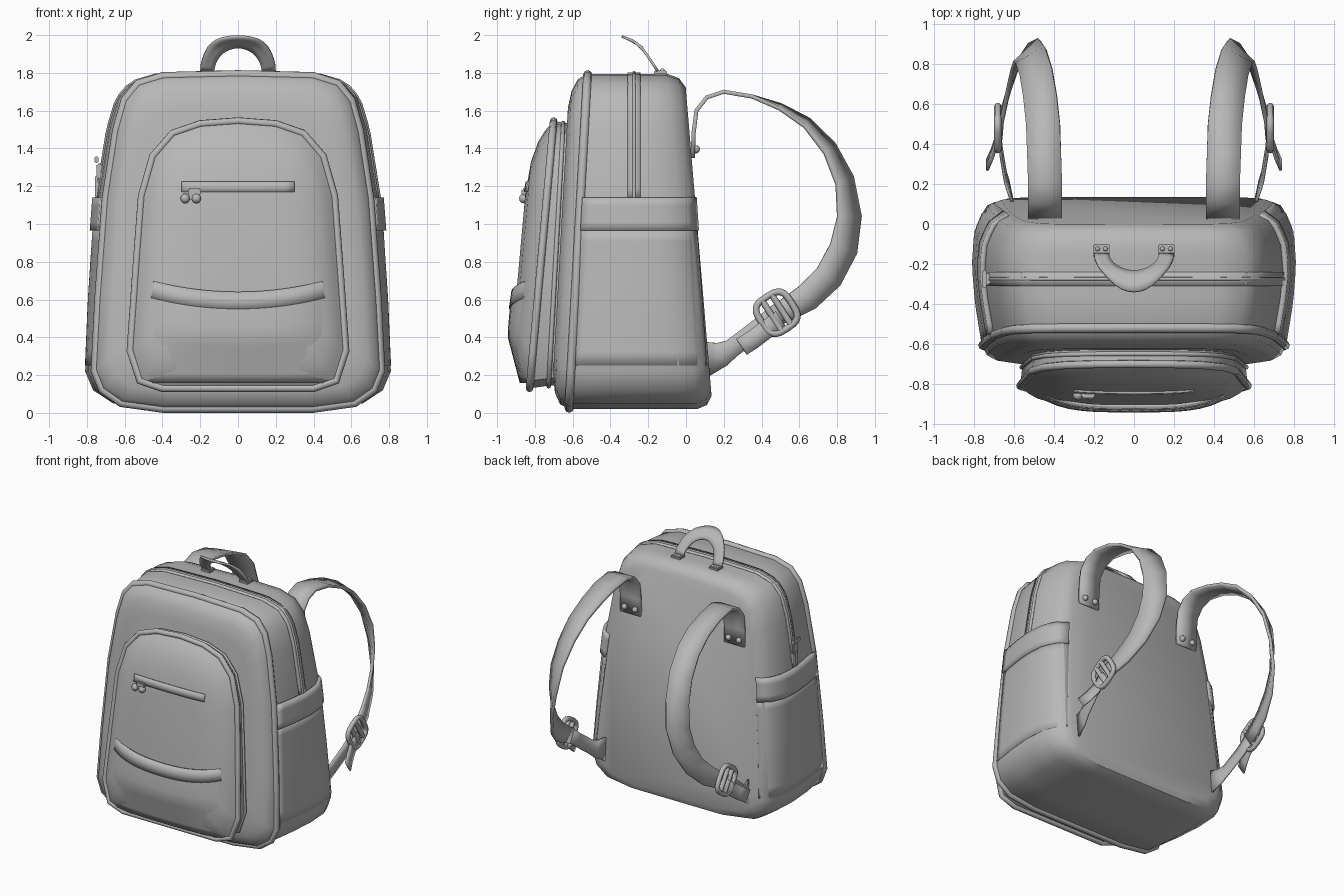
import bpy, bmesh, math
from mathutils import Vector, Matrix
from mathutils.bvhtree import BVHTree

if "Cube" in bpy.data.objects:
    bpy.data.objects.remove(bpy.data.objects["Cube"])

grey = bpy.data.materials.new("plain grey")
grey.use_nodes = True
grey.diffuse_color = (0.48, 0.48, 0.48, 1)
grey.node_tree.nodes["Principled BSDF"].inputs["Base Color"].default_value = (0.48, 0.48, 0.48, 1)


def finish(obj, angle=40):
    obj.data.materials.clear()
    obj.data.materials.append(grey)
    bpy.ops.object.select_all(action='DESELECT')
    obj.select_set(True)
    bpy.context.view_layer.objects.active = obj
    if obj.type == 'CURVE':
        bpy.ops.object.convert(target='MESH')
        obj = bpy.context.object
    bpy.ops.object.shade_smooth_by_angle(angle=math.radians(angle))
    return obj


def from_bmesh(name, bm, angle=40):
    bmesh.ops.recalc_face_normals(bm, faces=bm.faces[:])
    mesh = bpy.data.meshes.new(name)
    bm.to_mesh(mesh)
    obj = bpy.data.objects.new(name, mesh)
    bpy.context.collection.objects.link(obj)
    return finish(obj, angle)


def outline(half):
    """Close a half profile (x, z) by mirroring it."""
    return half + [(-x, z) for x, z in reversed(half[1:-1])]


def section(shape, mid, yb, yt, s=1.0, sx=1.0):
    """Place a scaled outline on a plane leaning from yb (floor) to yt (top)."""
    pts = []
    for x, z in shape:
        z = mid + (z - mid) * s
        pts.append(Vector((x * s * sx, yb + (yt - yb) * z / 1.8, z)))
    return pts


def loft(name, rings):
    bm = bmesh.new()
    vs = [[bm.verts.new(p) for p in r] for r in rings]
    n = len(vs[0])
    for a, b in zip(vs, vs[1:]):
        for i in range(n):
            j = (i + 1) % n
            bm.faces.new((a[i], a[j], b[j], b[i]))
    bm.faces.new(vs[0])
    bm.faces.new(vs[-1])
    bmesh.ops.recalc_face_normals(bm, faces=bm.faces[:])
    tree = BVHTree.FromBMesh(bm)
    from_bmesh(name, bm)
    bm.free()
    return tree


def tube(name, pts, r, closed=True):
    cu = bpy.data.curves.new(name, 'CURVE')
    cu.dimensions = '3D'
    cu.bevel_depth = r
    cu.bevel_resolution = 2
    cu.use_fill_caps = True
    sp = cu.splines.new('POLY')
    sp.points.add(len(pts) - 1)
    for p, q in zip(sp.points, pts):
        p.co = (*q, 1)
    sp.use_cyclic_u = closed
    obj = bpy.data.objects.new(name, cu)
    bpy.context.collection.objects.link(obj)
    return finish(obj, 60)


def sheet(name, fn, nu, nv, thick):
    """Thin panel over the unit square, fn(u, v) giving each point."""
    bm = bmesh.new()
    g = [[bm.verts.new(fn(i / nu, j / nv)) for j in range(nv + 1)] for i in range(nu + 1)]
    for i in range(nu):
        for j in range(nv):
            bm.faces.new((g[i][j], g[i + 1][j], g[i + 1][j + 1], g[i][j + 1]))
    obj = from_bmesh(name, bm)
    mod = obj.modifiers.new("thickness", 'SOLIDIFY')
    mod.thickness = thick
    mod.offset = 0
    return obj


def ribbon(name, path, side, thick):
    """Strap through (x, y, z, width direction, width) stations."""
    def fn(u, v):
        x, y, z, w, width = path[round(u * (len(path) - 1))]
        p = Vector((x, y, z)) + Vector(w).normalized() * width * (v - 0.5)
        return Vector((p.x * side, p.y, p.z))
    return sheet(name, fn, len(path) - 1, 2, thick)


def rivet(name, loc, r=0.018):
    bm = bmesh.new()
    bmesh.ops.create_uvsphere(bm, u_segments=10, v_segments=6, radius=r,
                              matrix=Matrix.Translation(loc))
    from_bmesh(name, bm)


def box(name, loc, size):
    bm = bmesh.new()
    bmesh.ops.create_cube(bm, size=1, matrix=Matrix.Translation(loc) @ Matrix.Diagonal((*size, 1)))
    bmesh.ops.bevel(bm, geom=bm.edges[:], offset=min(size) * 0.25, segments=2, affect='EDGES')
    from_bmesh(name, bm)


def lerp_table(table, t):
    for (a, p), (b, q) in zip(table, table[1:]):
        if t <= b:
            return p + (q - p) * max(0, (t - a) / (b - a))
    return table[-1][1]


# Main body and its front piping
body_half = [(0, .02), (.4, .02), (.62, .05), (.72, .12), (.76, .22), (.74, .6), (.70, 1.14),
             (.645, 1.5), (.6, 1.66), (.53, 1.745), (.4, 1.785), (0, 1.795)]
shape = outline(body_half)
body_rings = [(-.715, -.615, .8), (-.70, -.60, .9), (-.67, -.57, .97), (-.62, -.52, 1),
              (-.4, -.36, 1, 1.045), (-.2, -.25, 1, 1.065), (-.02, -.16, 1, 1.05),
              (.06, -.10, 1, 1.01), (.115, -.04, .975, .99), (.143, -.008, .92, .95)]
body = loft("main_body", [section(shape, .9, *r) for r in body_rings])
tube("body_piping", section(shape, .9, -.62, -.52, .995), .024)

# Front pocket with two rings of piping
pocket_half = [(0, .13), (.4, .13), (.52, .17), (.57, .33), (.54, .75), (.51, 1.15),
               (.45, 1.36), (.345, 1.48), (.2, 1.53), (0, 1.545)]
pshape = outline(pocket_half)
pocket = loft("front_pocket", [section(pshape, .84, -.84 - d, -.678 - d, s) for d, s in
              [(-.17, .98), (-.1, .98), (0, 1), (.04, .93), (.07, .85), (.1, .7), (.115, .45)]])
tube("pocket_piping", section(pshape, .84, -.84, -.678), .02)
tube("pocket_back_piping", section(pshape, .84, -.735, -.635, .985), .012)


def half_width(half, z):
    return lerp_table([(b, a) for a, b in half[1:-1]], z)


# Lower pouch with a sagging hem
def pouch(u, v, low=0.16, lift=0.0):
    k = 2 * u - 1
    top = .64 + .08 * k * k
    z = low + (top - low) * v
    if lift:
        z = top - .09 * (1 - v)
        v = (z - .16) / (top - .16)
    bulge = .03 + .135 * (1 - k ** 4) * min(1, .35 + 1.25 * v) * (1 if v < .8 else 1.04 - .2 * (v - .6))
    return Vector((k * (half_width(pocket_half, z) - .015), -.83 + .09 * z - bulge - lift + .02, z))


sheet("lower_pouch", pouch, 20, 10, .015)
sheet("pouch_hem", lambda u, v: pouch(u, v, lift=.006), 20, 2, .014)


def on_front(x, z, off):
    hit = pocket.ray_cast(Vector((x, -2, z)), Vector((0, 1, 0)))[0]
    return Vector((x, hit.y - off, z))


# Front pocket zipper
sheet("pocket_zip", lambda u, v: on_front(-.3 + .6 * u, 1.17 + .055 * v, .004), 12, 2, .012)
pull = on_front(-.25, 1.14, .012)
box("pocket_zip_slider", pull + Vector((.02, 0, .03)), (.07, .025, .035))
for dx in (-.03, .03):
    rivet("pocket_zip_pull", pull + Vector((dx, 0, -.005)), .026)
box("pocket_zip_bar", pull, (.07, .015, .025))

# Main zipper over the top and down both sides
def on_gusset(u, y, off):
    a = math.pi * u
    z0 = 1.14
    d = Vector((math.cos(a), 0, math.sin(a)))
    hit = body.ray_cast(Vector((0, y, z0)) + d * 3, -d)[0]
    return hit + d * off


sheet("main_zip_tape", lambda u, v: on_gusset(u, -.31 + .07 * v, .002), 48, 2, .01)
tube("main_zip_teeth", [on_gusset(i / 48, -.275, .006) for i in range(49)], .009, False)
slider = on_gusset(.94, -.275, .015)
box("main_zip_slider", slider, (.03, .06, .08))
box("main_zip_pull", slider + Vector((-.015, 0, -.08)), (.015, .035, .11))
box("main_zip_tab", slider + Vector((-.015, 0, .06)), (.02, .09, .035))

# Side pockets with a raised top band
def on_side(m, y, z, off):
    hit = body.ray_cast(Vector((m * 3, y, z)), Vector((-m, 0, 0)))[0]
    return hit + Vector((m * off, 0, 0))


for m, side in ((1, "left"), (-1, "right")):
    def panel(u, v, lo, hi, off, fade):
        z = lo + (hi - lo) * v
        y0, y1 = -.61 + .055 * z, .125 - .07 * z
        return on_side(m, y0 + (y1 - y0) * u, z, off * (v if fade else 1))
    sheet(side + "_pocket_panel", lambda u, v: panel(u, v, .25, .98, .01, True), 12, 10, .008)
    sheet(side + "_pocket_band", lambda u, v: panel(u, v, .965, 1.14, .014, False), 12, 4, .028)

    # Shoulder strap, twisting from the back to the side
    X = (1, 0, 0)
    strap = [(.445, .036, 1.35, X, .17), (.445, .04, 1.48, X, .17), (.445, .055, 1.6, X, .17),
             (.445, .11, 1.67, X, .17), (.445, .2, 1.70, X, .17), (.45, .35, 1.675, X, .17),
             (.455, .5, 1.62, (1, -.05, -.1), .17), (.47, .64, 1.535, (1, -.12, -.22), .17),
             (.49, .76, 1.4, (1, -.3, -.3), .17), (.515, .84, 1.23, (.9, -.5, -.25), .17),
             (.535, .865, 1.04, (.75, -.7, 0), .17), (.565, .835, .87, (.5, -.75, .3), .165),
             (.6, .755, .72, (.3, -.7, .55), .155), (.635, .64, .61, (.15, -.6, .75), .145),
             (.66, .54, .55, (.05, -.54, .84), .125), (.67, .45, .5, (0, -.54, .84), .11)]
    ribbon(side + "_shoulder_strap", strap, m, .022)
    B = (0, -.56, .83)
    ribbon(side + "_lower_webbing", [(.675, .5, .54, B, .1), (.665, .36, .43, B, .1),
           (.645, .24, .34, B, .1), (.63, .19, .31, (0, -.4, .9), .13),
           (.61, .115, .285, (0, -.1, 1), .18)], m, .014)
    ribbon(side + "_strap_tail", [(.685, .5, .5, B, .09), (.69, .41, .43, B, .1),
           (.71, .35, .385, B, .1), (.735, .295, .35, B, .1)], m, .012)

    # Buckle frame and bars
    def buckle(a, b):
        return Vector((m * .682, .48 + .84 * a - .54 * b, .53 + .54 * a + .84 * b))
    frame = [buckle(.095 * math.copysign(abs(math.cos(t)) ** .6, math.cos(t)),
                    .1 * math.copysign(abs(math.sin(t)) ** .6, math.sin(t)))
             for t in [i * math.pi / 12 for i in range(24)]]
    tube(side + "_buckle_frame", frame, .018)
    for a in (-.03, .03):
        tube(side + "_buckle_bar", [buckle(a, -.09), buckle(a, .09)], .017, False)
    for dx in (-.045, .045):
        rivet(side + "_strap_rivet", Vector((m * (.445 + dx), .052, 1.395)), .022)

# Top handle: a flat arch leaning forward, with riveted feet
lean_y = [(-.1, -.1), (0, -.15), (.3, -.19), (.6, -.235), (.8, -.28), (1, -.34)]
lean_z = [(-.1, 1.805), (0, 1.81), (.3, 1.87), (.6, 1.935), (.8, 1.97), (1, 1.993)]


def handle(u, v):
    a = math.pi * u
    r = .125 + .075 * v
    s = math.sin(a) * (.6 + .4 * v)
    return Vector((r * math.cos(a), lerp_table(lean_y, s), lerp_table(lean_z, s)))


sheet("top_handle", handle, 20, 3, .014)
for m in (1, -1):
    box("handle_foot", Vector((m * .1625, -.135, 1.803)), (.08, .07, .02))
    for dx in (-.02, .02):
        rivet("handle_rivet", Vector((m * .1625 + dx, -.125, 1.812)), .012)
